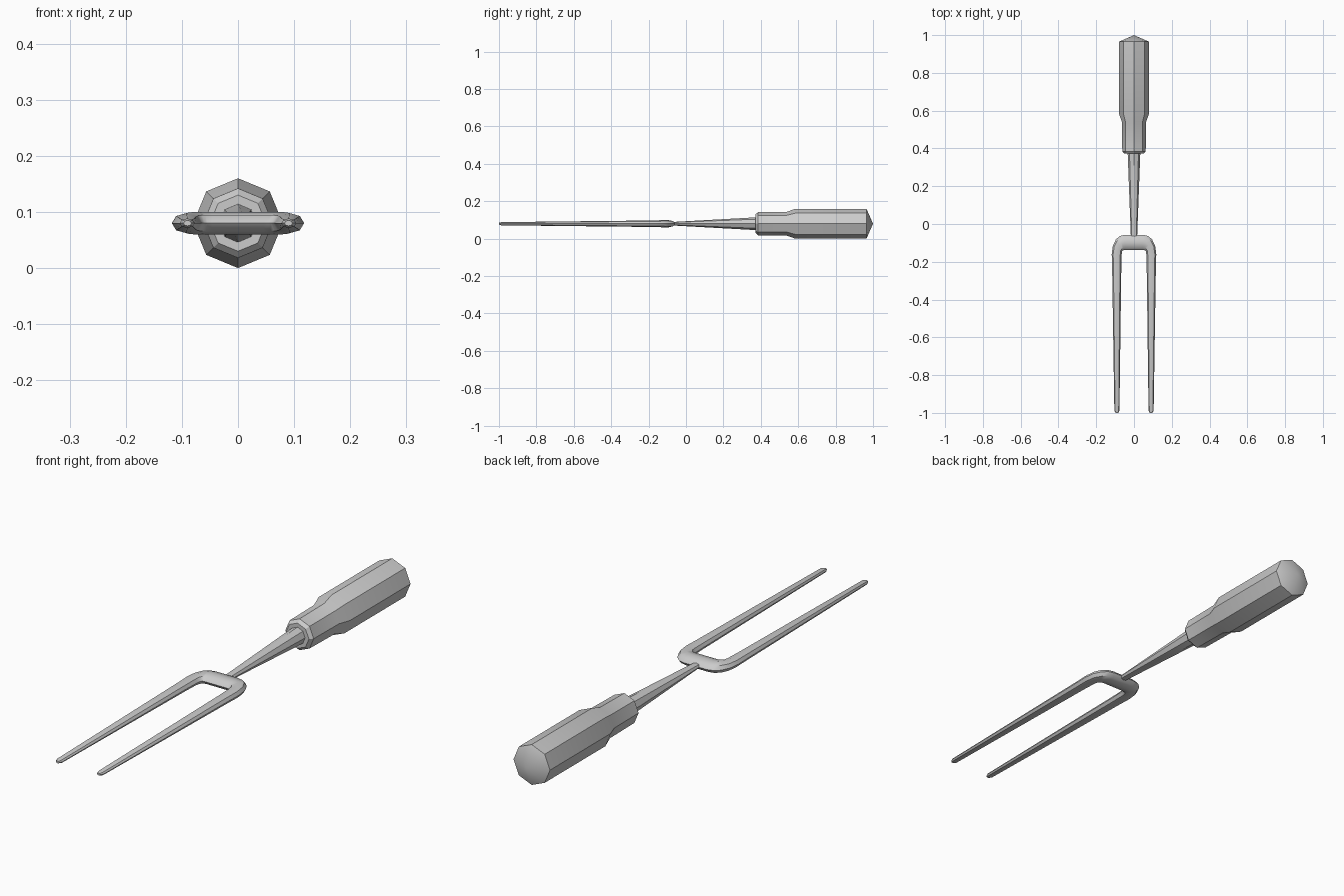
import bpy, bmesh, math
from mathutils import Vector

if "Cube" in bpy.data.objects:
    bpy.data.objects.remove(bpy.data.objects["Cube"])

ZC = 0.08  # height of the fork's long axis
SIDES = 8


def loft(name, rings, angle):
    """Skin a list of rings (centre, half-width vector, half-height)."""
    bm = bmesh.new()
    loops = []
    for c, u, h in rings:
        loop = []
        for i in range(SIDES):
            a = math.tau * i / SIDES
            loop.append(bm.verts.new(c + u * math.cos(a) + Vector((0, 0, h * math.sin(a)))))
        loops.append(loop)
    for a, b in zip(loops, loops[1:]):
        for i in range(SIDES):
            j = (i + 1) % SIDES
            bm.faces.new((a[i], a[j], b[j], b[i]))
    bm.faces.new(loops[0][::-1])
    bm.faces.new(loops[-1])
    bmesh.ops.remove_doubles(bm, verts=bm.verts, dist=1e-5)
    bmesh.ops.recalc_face_normals(bm, faces=bm.faces)
    me = bpy.data.meshes.new(name)
    bm.to_mesh(me)
    bm.free()
    ob = bpy.data.objects.new(name, me)
    bpy.context.collection.objects.link(ob)
    bpy.ops.object.select_all(action='DESELECT')
    ob.select_set(True)
    bpy.context.view_layer.objects.active = ob
    bpy.ops.object.shade_smooth_by_angle(angle=math.radians(angle))
    return ob


def turned(name, profile):
    """Octagonal part along y from (y, half-width, half-height) stations."""
    return loft(name, [(Vector((0, y, ZC)), Vector((w, 0, 0)), h) for y, w, h in profile], 30)


# Handle: stepped grip with a shallow domed butt
turned("handle", [(y, r, r) for y, r in [
    (0.372, 0.0), (0.372, 0.05), (0.385, 0.062), (0.54, 0.064),
    (0.585, 0.08), (0.965, 0.08), (1.0, 0.0)]])

# Shaft: tapers from the handle down to the fork head
turned("shaft", [(-0.09, 0.016, 0.008), (-0.06, 0.017, 0.01), (0.39, 0.034, 0.035)])

# Fork head and tines: outer edge, inner edge, half-thickness from tip to centre
half = [
    ((0.097, -1.0), (0.083, -1.0), 0.005),
    ((0.104, -0.988), (0.077, -0.988), 0.0085),
    ((0.116, -0.22), (0.067, -0.22), 0.017),
    ((0.118, -0.16), (0.065, -0.16), 0.018),
    ((0.112, -0.115), (0.063, -0.145), 0.019),
    ((0.096, -0.082), (0.059, -0.14), 0.02),
    ((0.076, -0.064), (0.054, -0.138), 0.02),
    ((0.05, -0.057), (0.046, -0.138), 0.02),
]
rings = []
for s, part in ((1, half), (-1, half[::-1])):
    for o, i, h in part:
        outer, inner = Vector((s * o[0], o[1], ZC)), Vector((s * i[0], i[1], ZC))
        rings.append(((outer + inner) / 2, (outer - inner) / 2, h))
loft("fork_tines", rings, 40)
